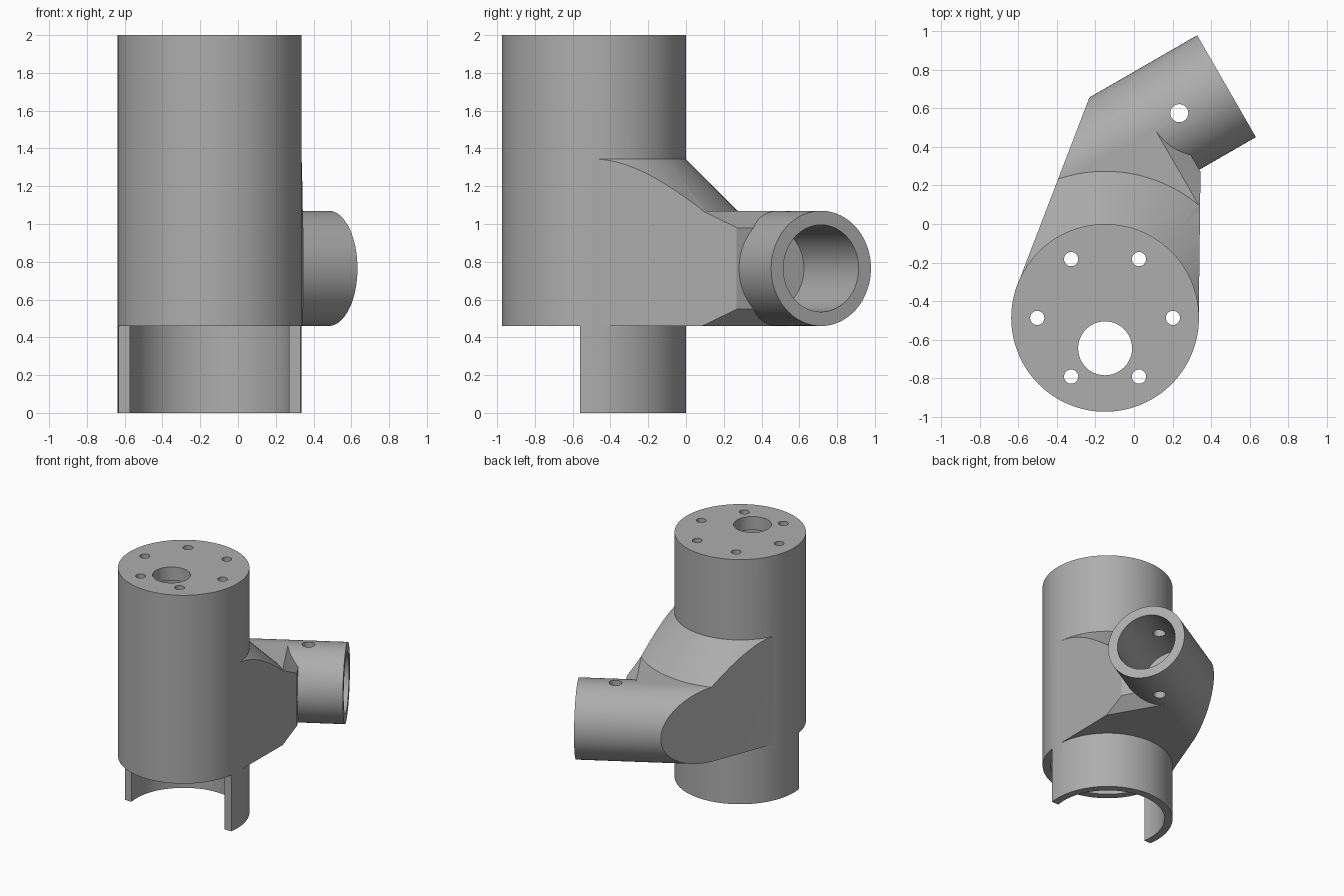
import bpy, bmesh, math
from mathutils import Vector, Matrix

cube = bpy.data.objects.get("Cube")
if cube:
    bpy.data.objects.remove(cube, do_unlink=True)

steel = bpy.data.materials.new("matte grey")
steel.use_nodes = True
grey = (0.42, 0.42, 0.42, 1)
steel.diffuse_color = grey
steel.node_tree.nodes["Principled BSDF"].inputs["Base Color"].default_value = grey

POST = Vector((-0.15, -0.487, 0))       # axis of the upright
R, BORE, LEDGE = 0.487, 0.427, 0.46
MOUTH = Vector((0.48, 0.715, 0.765))    # open end of the side tube
TURN = Matrix.Translation(MOUTH) @ Matrix.Rotation(math.radians(30), 4, 'Z')


def finish(name, bm, matrix=None):
    if matrix:
        bm.transform(matrix)
    bmesh.ops.recalc_face_normals(bm, faces=bm.faces)
    mesh = bpy.data.meshes.new(name)
    bm.to_mesh(mesh)
    bm.free()
    mesh.materials.append(steel)
    ob = bpy.data.objects.new(name, mesh)
    bpy.context.collection.objects.link(ob)
    return ob


def cylinder(name, centre, r, z0, z1, r_top=None, seg=96, matrix=None):
    bm = bmesh.new()
    place = Matrix.Translation((centre[0], centre[1], (z0 + z1) / 2))
    bmesh.ops.create_cone(bm, cap_ends=True, segments=seg, radius1=r,
                          radius2=r if r_top is None else r_top, depth=z1 - z0, matrix=place)
    return finish(name, bm, matrix)


def loft(name, rings, matrix=None):
    bm = bmesh.new()
    loops = [[bm.verts.new(p) for p in ring] for ring in rings]
    n = len(loops[0])
    for a, b in zip(loops, loops[1:]):
        for i in range(n):
            j = (i + 1) % n
            bm.faces.new((a[i], a[j], b[j], b[i]))
    bm.faces.new(loops[0])
    bm.faces.new(loops[-1])
    return finish(name, bm, matrix)


def combine(target, other, operation):
    mod = target.modifiers.new(operation.lower(), 'BOOLEAN')
    mod.operation, mod.object, mod.solver = operation, other, 'EXACT'
    bpy.context.view_layer.objects.active = target
    bpy.ops.object.modifier_apply(modifier=mod.name)
    bpy.data.objects.remove(other, do_unlink=True)


# Side tube, its local x running out of the mouth
ALONG = TURN @ Matrix.Rotation(math.pi / 2, 4, 'Y')
arm = cylinder("side_tube", (0, 0), 0.305, -1.5, 0, matrix=ALONG)

# Flat web between upright and tube, chamfered at its outer end
def web_ring(t, h):
    return [(t, 0, -h), (t, 0, h), (t, -1.6, h), (t, -1.6, -h)]

web = loft("web", [web_ring(-1.8, 0.3045), web_ring(-0.433, 0.3045),
                   web_ring(-0.339, 0.215)], TURN)
combine(arm, web, 'UNION')

# Conical shoulder around the upright
shoulder = cylinder("shoulder", POST, 0.764, 1.066, 1.36, 0.47, seg=128)
combine(arm, shoulder, 'UNION')

# Trim the arm to the tapered plan between the tangent sides
plan = [(-0.603, -0.312), (0.336, -0.485), (0.345, 0.268), (1.2, 0.268),
        (1.2, 1.5), (0.094, 1.5), (-0.23, 0.66)]
trim = loft("trim", [[(x, y, z) for x, y in plan] for z in (0.2, 1.6)])
combine(arm, trim, 'INTERSECT')

# Upright with the half skirt below
body = cylinder("pipe_joint", POST, R, 0, 2, seg=128)
notch = loft("notch", [[(x, y, z) for x, y in ((-1, -1.2), (1, -1.2), (1, -0.56), (-1, -0.56))]
                       for z in (-0.1, LEDGE)])
combine(body, notch, 'DIFFERENCE')
combine(body, arm, 'UNION')

# Bores of upright and tube
combine(body, cylinder("main_bore", POST, BORE, -0.1, 1.89), 'DIFFERENCE')
combine(body, cylinder("tube_bore", (0, 0), 0.23, -0.58, 0.1, matrix=ALONG), 'DIFFERENCE')

# Large cable hole, bolt circle and cross pin hole
combine(body, cylinder("cable_hole", (-0.15, -0.645), 0.14, 1.8, 2.1, seg=48), 'DIFFERENCE')
for k in range(6):
    spot = POST + Vector((math.cos(k * math.pi / 3), math.sin(k * math.pi / 3), 0)) * 0.352
    combine(body, cylinder("bolt_hole", spot, 0.037, 1.8, 2.1, seg=24), 'DIFFERENCE')
combine(body, cylinder("pin_hole", (0.235, 0.575), 0.047, 0.3, 1.3, seg=24), 'DIFFERENCE')

# Smooth round walls, crisp edges
bpy.ops.object.select_all(action='DESELECT')
body.select_set(True)
bpy.context.view_layer.objects.active = body
bpy.ops.object.shade_smooth_by_angle(angle=math.radians(20))
normals = body.modifiers.new("even normals", 'WEIGHTED_NORMAL')
normals.keep_sharp = True
